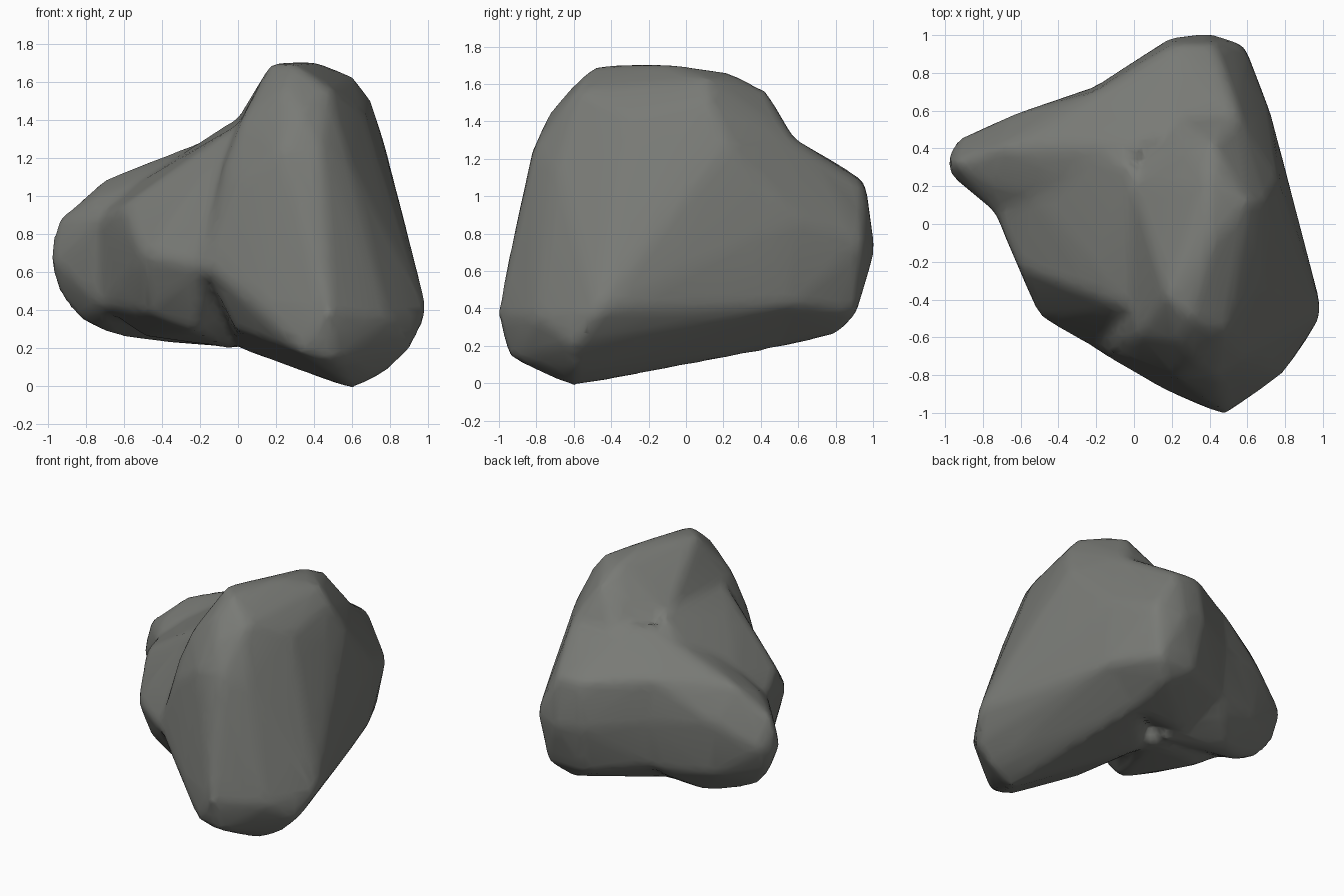
import bpy
import bmesh
from mathutils import Vector

old = bpy.data.objects.get("Cube")
if old:
    bpy.data.objects.remove(old, do_unlink=True)

# Stone material
stone = bpy.data.materials.new("warm grey stone")
stone.use_nodes = True
stone.diffuse_color = (0.19, 0.195, 0.18, 1)
stone.node_tree.nodes["Principled BSDF"].inputs["Base Color"].default_value = stone.diffuse_color
stone.node_tree.nodes["Principled BSDF"].inputs["Roughness"].default_value = 0.9

# Main mass: tall crest running down into the front foot
main_mass = {
    "crest_front": (0.3, -0.5, 1.68),
    "crest_left": (0.18, -0.38, 1.69),
    "crest_middle": (0.4, -0.1, 1.7),
    "crest_right": (0.6, 0.12, 1.62),
    "crest_back": (0.4, 0.25, 1.65),
    "crest_back_drop": (0.42, 0.42, 1.56),
    "crest_back_left": (0.26, 0.38, 1.5),
    "nape_left": (0.22, 0.57, 1.29),
    "nape_right": (0.55, 0.57, 1.3),
    "brow_left": (0.24, -0.61, 1.57),
    "brow_middle": (0.33, -0.72, 1.44),
    "brow_right": (0.48, -0.58, 1.56),
    "chest_left": (0.24, -0.81, 1.24),
    "chest_middle": (0.43, -0.81, 1.24),
    "chest_right": (0.58, -0.7, 1.17),
    "rib_right": (0.68, -0.72, 0.8),
    "shoulder_front": (0.66, -0.3, 1.43),
    "shoulder_back": (0.69, 0.12, 1.5),
    "flank_upper": (0.76, 0.22, 1.28),
    "flank_middle": (0.84, -0.15, 0.8),
    "flank_lower": (0.88, -0.17, 0.5),
    "flank_back": (0.71, 0.6, 0.88),
    "flank_back_low": (0.7, 0.55, 0.42),
    "flank_low": (0.8, 0.1, 0.38),
    "foot_shin": (0.42, -0.9, 0.68),
    "foot_tip": (0.48, -1, 0.38),
    "foot_corner": (0.78, -0.79, 0.35),
    "foot_side": (0.99, -0.47, 0.39),
    "foot_side_low": (0.91, -0.6, 0.21),
    "foot_toe_low": (0.5, -0.93, 0.14),
    "foot_toe_left": (0.33, -0.94, 0.18),
    "foot_sole": (0.6, -0.61, -0.01),
    "foot_sole_side": (0.76, -0.6, 0.07),
    "left_edge_top": (0.02, -0.58, 1.38),
    "left_edge_middle": (-0.07, -0.6, 1.15),
    "left_edge_front": (-0.02, -0.71, 1.05),
    "left_edge_back": (0, 0.2, 1.39),
    "left_front": (-0.18, -0.67, 0.65),
    "left_front_foot": (0.15, -0.86, 0.42),
    "left_under": (0, -0.6, 0.3),
    "belly_left": (0.02, 0.1, 0.2),
    "belly_back": (0.4, 0.5, 0.2),
}

# Sloping shoulder between the crest and the arm
shoulder = {
    "slope_front": (0, -0.45, 1.36),
    "slope_back": (0, 0.3, 1.4),
    "slope_middle": (-0.25, 0.2, 1.21),
    "upper_front": (-0.26, -0.42, 1.05),
    "outer_top": (-0.6, -0.23, 0.94),
    "outer_back": (-0.52, 0.15, 1.06),
    "corner": (-0.49, -0.49, 0.69),
    "corner_low": (-0.47, -0.36, 0.39),
    "front": (-0.18, -0.67, 0.63),
    "front_low": (-0.22, -0.42, 0.29),
    "waist_upper": (-0.73, 0.07, 0.88),
    "waist_low": (-0.7, 0.07, 0.42),
    "under_front": (-0.5, 0.1, 0.27),
    "under_inner": (0, 0.2, 0.2),
    "ridge": (-0.26, 0.45, 1.22),
    "back": (-0.3, 0.6, 0.4),
    "core": (0.4, 0, 0.6),
}

# Blunt arm pointing to the side
side_lobe = {
    "tip": (-0.98, 0.34, 0.68),
    "tip_upper": (-0.95, 0.32, 0.86),
    "tip_lower": (-0.94, 0.35, 0.49),
    "tip_front": (-0.96, 0.26, 0.65),
    "tip_back": (-0.93, 0.44, 0.68),
    "under_tip": (-0.83, 0.32, 0.35),
    "under_middle": (-0.67, 0.3, 0.28),
    "under_rear": (-0.48, 0.42, 0.25),
    "under_root": (0, 0.3, 0.2),
    "under_back": (-0.3, 0.6, 0.37),
    "ridge_tip": (-0.7, 0.4, 1.08),
    "ridge_front": (-0.75, 0.2, 0.98),
    "ridge_middle": (-0.53, 0.45, 1.13),
    "ridge_root": (-0.26, 0.48, 1.22),
    "ridge_body": (0.05, 0.4, 1.37),
    "slope_middle": (-0.25, 0.2, 1.21),
    "slope_outer": (-0.52, 0.15, 1.06),
    "back_outer": (-0.64, 0.57, 0.85),
    "back_outer_low": (-0.62, 0.54, 0.45),
    "back_root_top": (-0.2, 0.69, 1.11),
    "back_root": (-0.2, 0.72, 0.8),
    "back_root_low": (-0.2, 0.68, 0.45),
    "waist_upper": (-0.73, 0.07, 0.88),
    "waist_low": (-0.7, 0.07, 0.42),
    "front_inner": (0, -0.2, 0.6),
}

# Swelling at the back
rear_lobe = {
    "top_left": (0.22, 0.95, 1.07),
    "top_right": (0.42, 0.95, 1.06),
    "top_inner": (0.28, 0.83, 1.15),
    "neck_left": (-0.22, 0.55, 1.19),
    "neck_middle": (0.1, 0.45, 1.36),
    "neck_right": (0.55, 0.57, 1.3),
    "rear_left": (0.2, 0.98, 0.75),
    "rear_middle": (0.4, 1, 0.71),
    "rear_right": (0.58, 0.94, 0.75),
    "rear_low_left": (0.22, 0.9, 0.38),
    "rear_low_right": (0.52, 0.9, 0.38),
    "under_rear": (0.4, 0.8, 0.27),
    "under_middle": (0.4, 0.5, 0.2),
    "under_left": (-0.1, 0.4, 0.24),
    "wall_left_top": (-0.2, 0.69, 1.11),
    "wall_left": (-0.2, 0.72, 0.8),
    "wall_left_low": (-0.2, 0.68, 0.45),
    "wall_right": (0.71, 0.6, 0.88),
    "wall_right_low": (0.7, 0.55, 0.42),
    "flank": (0.78, 0.1, 0.85),
    "flank_low": (0.79, 0.1, 0.38),
    "core": (0.5, -0.3, 0.6),
}


def add_hull(bm, landmarks):
    """Wrap a closed convex skin around the landmarks."""
    verts = [bm.verts.new(Vector(p)) for p in landmarks.values()]
    result = bmesh.ops.convex_hull(bm, input=verts)
    loose = {v for v in result["geom_interior"] + result["geom_unused"]
             if isinstance(v, bmesh.types.BMVert)}
    bmesh.ops.delete(bm, geom=list(loose), context="VERTS")


bm = bmesh.new()
for lobe in (main_mass, shoulder, side_lobe, rear_lobe):
    add_hull(bm, lobe)
bmesh.ops.recalc_face_normals(bm, faces=bm.faces)
mesh = bpy.data.meshes.new("boulder")
bm.to_mesh(mesh)
bm.free()
mesh.materials.append(stone)

boulder = bpy.data.objects.new("boulder", mesh)
bpy.context.collection.objects.link(boulder)
bpy.context.view_layer.objects.active = boulder
boulder.select_set(True)

# Fuse the lobes, soften the seams, and win back the softened thickness
fuse = boulder.modifiers.new("fuse", "REMESH")
fuse.mode = "VOXEL"
fuse.voxel_size = 0.03
soften = boulder.modifiers.new("soften", "SMOOTH")
soften.factor = 0.5
soften.iterations = 10
regain = boulder.modifiers.new("regain", "DISPLACE")
regain.mid_level = 0
regain.strength = 0.01
thin = boulder.modifiers.new("thin", "DECIMATE")
thin.ratio = 0.12
for name in ("fuse", "soften", "regain", "thin"):
    bpy.ops.object.modifier_apply(modifier=name)

bpy.ops.object.shade_smooth()
